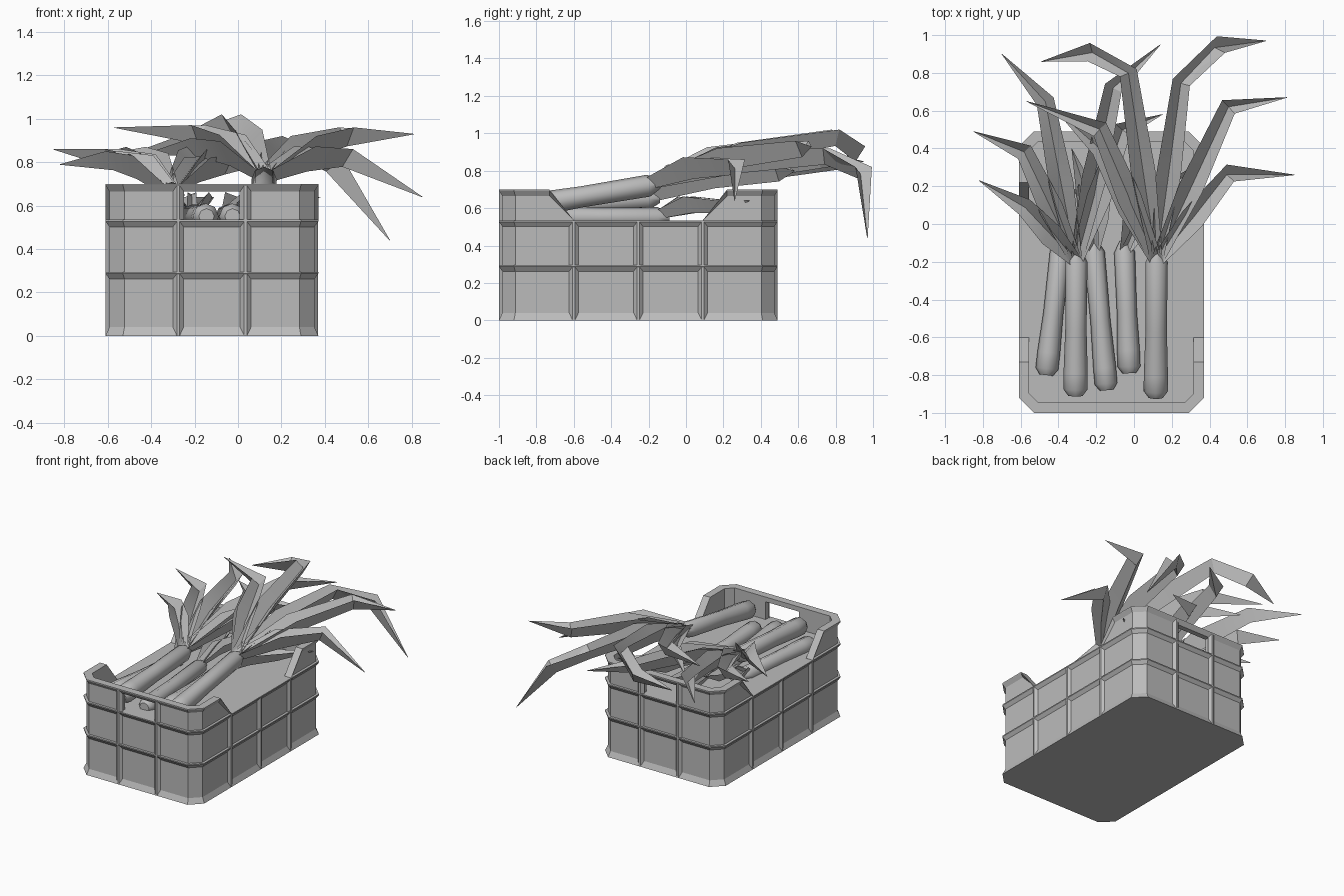
import bpy, bmesh, math
from mathutils import Matrix, Vector

cube = bpy.data.objects.get("Cube")
if cube:
    bpy.data.objects.remove(cube, do_unlink=True)

SHADE = 0.5
grey = bpy.data.materials.new("plain grey")
grey.use_nodes = True
grey.diffuse_color = (SHADE, SHADE, SHADE, 1)
grey.node_tree.nodes["Principled BSDF"].inputs["Base Color"].default_value = grey.diffuse_color

# Main crate measures
CENTRE = Vector((-0.12, -0.255, 0))
HALF_X, HALF_Y = 0.49, 0.745
SIDE_HEIGHT, END_HEIGHT = 0.535, 0.7
CUT, RECESS, THICK, HOLE = 0.08, 0.018, 0.055, 0.135
UP = Vector((0, 0, 1))


def finish(name, bm, smooth_angle=0):
    bmesh.ops.recalc_face_normals(bm, faces=bm.faces)
    mesh = bpy.data.meshes.new(name)
    bm.to_mesh(mesh)
    bm.free()
    mesh.materials.append(grey)
    obj = bpy.data.objects.new(name, mesh)
    bpy.context.collection.objects.link(obj)
    if smooth_angle:
        bpy.ops.object.select_all(action='DESELECT')
        obj.select_set(True)
        bpy.context.view_layer.objects.active = obj
        bpy.ops.object.shade_smooth_by_angle(angle=math.radians(smooth_angle))


def loft(bm, rings):
    """Skin closed rings of points and cap both ends."""
    loops = [[bm.verts.new(point) for point in ring] for ring in rings]
    count = len(loops[0])
    for lower, upper in zip(loops, loops[1:]):
        for i in range(count):
            j = (i + 1) % count
            bm.faces.new((lower[i], lower[j], upper[j], upper[i]))
    bm.faces.new(loops[0][::-1])
    bm.faces.new(loops[-1])


def corner(inset):
    """Return the two points of a cut crate corner."""
    cut = CUT - inset * 0.59
    x, y = HALF_X - inset, HALF_Y - inset
    return (x, y - cut), (x - cut, y)


def octagon(inset, height):
    first, second = corner(inset)
    points = []
    for sx, sy, order in ((1, 1, 1), (-1, 1, -1), (-1, -1, 1), (1, -1, -1)):
        for x, y in (first, second)[::order]:
            points.append(CENTRE + Vector((sx * x, sy * y, height)))
    return points


# Crate body with flared foot and two ledges
bm = bmesh.new()
rings = [octagon(0, 0), octagon(RECESS, 0.04)]
for ledge in (0.295, SIDE_HEIGHT):
    rings += [octagon(RECESS, ledge - 0.033), octagon(0, ledge - 0.008), octagon(0, ledge)]
    if ledge < SIDE_HEIGHT:
        rings.append(octagon(RECESS, ledge))
loft(bm, rings)
finish("crate_body", bm)

# Raised crate ends with sloping shoulders and a hand hole
LIP = [(RECESS, 0.79), (0, 0.96), (0, 1), (THICK, 1)]
WALL = [(RECESS, 0)] + LIP + [(THICK, 0)]
BAR = LIP + [(THICK, 0.79)]


def wall_section(profile, place, rise, side, end):
    points = []
    for inset, part in profile:
        x, y = place(inset)
        height = SIDE_HEIGHT + part * rise * (END_HEIGHT - SIDE_HEIGHT)
        points.append(CENTRE + Vector((side * x, end * y, height)))
    return points


STOPS = [
    (lambda inset: (HALF_X - inset, HALF_Y - 0.4), 0.001),
    (lambda inset: (HALF_X - inset, HALF_Y - 0.27), 1),
    (lambda inset: corner(inset)[0], 1),
    (lambda inset: corner(inset)[1], 1),
    (lambda inset: (HOLE, HALF_Y - inset), 1),
]
hole_edge = STOPS[-1][0]
for end, label in ((-1, "front"), (1, "back")):
    bm = bmesh.new()
    for side in (-1, 1):
        loft(bm, [wall_section(WALL, place, rise, side, end) for place, rise in STOPS])
    loft(bm, [wall_section(BAR, hole_edge, 1, side, end) for side in (-1, 1)])
    finish(label + "_raised_end", bm)


# Upright ribs with a narrow outer edge
def rib(bm, x, y, outward, top):
    base = CENTRE + Vector((x, y, 0))
    along = outward.cross(UP) * 0.027
    back = base - outward * (RECESS + 0.002)
    crest = base - outward * 0.001
    ring = [back - along, crest - along * 0.25, crest + along * 0.25, back + along]
    loft(bm, [[point + UP * height for point in ring] for height in (0.002, top)])


bm = bmesh.new()
for sign in (-1, 1):
    for x in (-0.155, 0.155):
        rib(bm, x, sign * HALF_Y, Vector((0, sign, 0)), END_HEIGHT - 0.01)
    for y in (-0.345, 0, 0.345):
        rib(bm, sign * HALF_X, y, Vector((sign, 0, 0)), SIDE_HEIGHT - 0.005)
finish("crate_ribs", bm)


# Leeks: round stalks with fans of folded, pointed leaves
def stalk(name, root, neck, radius):
    axis = (neck - root).normalized()
    turn = axis.to_track_quat('Z', 'Y')
    length = (neck - root).length
    rings = []
    for along, scale in ((0, 0.6), (0.035, 1), (0.12, 1), (length / 2, 0.88),
                         (length, 0.92), (length + 0.06, 0.4)):
        spokes = [Matrix.Rotation(math.tau * i / 8, 3, 'Z') @ Vector((radius * scale, 0, along))
                  for i in range(8)]
        rings.append([root + turn @ spoke for spoke in spokes])
    bm = bmesh.new()
    loft(bm, rings)
    finish(name, bm, 50)


def leaf(bm, neck, bends, width):
    """Fold a leaf from the neck, over an arched middle, through the bends to its tip."""
    bends = [Vector(bend) for bend in bends]
    middle = neck.lerp(bends[0], 0.48) + UP * width
    path = [neck, middle] + bends
    last = len(path) - 1
    rings = []
    for i, point in enumerate(path):
        tangent = (path[min(i + 1, last)] - path[max(i - 1, 0)]).normalized()
        side = tangent.cross(UP).normalized()
        fold = side.cross(tangent)
        scale = {0: 0.5, 1: 1, last: 0.02}.get(i, 0.75)
        half = width * scale
        rings.append([point - side * half, point - fold * half * 1.1,
                      point + side * half, point - fold * half * 1.8])
    loft(bm, rings)


def leek(name, root, neck, leaves, radius=0.064, width=0.065):
    root, neck = Vector(root), Vector(neck)
    stalk(name + "_stalk", root, neck, radius)
    bm = bmesh.new()
    for bends in leaves:
        leaf(bm, neck + UP * radius * 0.6, bends, width)
    finish(name + "_leaves", bm, 30)


leek("right_top_leek", (-0.31, -0.91, 0.6), (-0.305, -0.2, 0.65), [
    [(-0.58, 0.09, 0.85), (-0.82, 0.23, 0.79)],
    [(-0.58, 0.38, 0.86), (-0.85, 0.49, 0.86)],
    [(-0.47, 0.65, 0.87), (-0.7, 0.9, 0.82)],
    [(-0.11, 0.72, 0.9), (0.14, 0.95, 0.85)],
    [(-0.06, 0.5, 0.83), (0.15, 0.58, 0.8)],
])
leek("left_top_leek", (0.115, -0.92, 0.6), (0.12, -0.2, 0.72), [
    [(0.51, 0.27, 0.86), (0.85, 0.26, 0.64)],
    [(0.5, 0.62, 0.96), (0.81, 0.67, 0.93)],
    [(0.25, 0.75, 0.92), (0.46, 0.95, 0.82), (0.7, 0.97, 0.44)],
    [(-0.03, 0.8, 1.02), (-0.24, 0.91, 0.93), (-0.49, 0.86, 0.84)],
    [(-0.18, 0.5, 0.97), (-0.57, 0.65, 0.96)],
    [(-0.18, 0.4, 0.91), (-0.42, 0.61, 0.84)],
])

# Lower leeks lie flat, with two leaves spreading from each neck
for name, root_x, root_y, neck_x, reach, spread in (
        ("right", -0.465, -0.8, -0.39, 0.36, (-0.14, 0.1)),
        ("middle", -0.145, -0.88, -0.21, 0.55, (-0.12, 0.1)),
        ("left", -0.025, -0.79, -0.05, 0.49, (0.15, 0.43))):
    neck = Vector((neck_x, -0.15, 0.55))
    fan = [[neck + Vector((dx * 0.55, reach * 0.7, 0.09)), neck + Vector((dx, reach, 0.09))]
           for dx in spread]
    leek(name + "_lower_leek", (root_x, root_y, 0.55), neck, fan, 0.06, 0.05)
